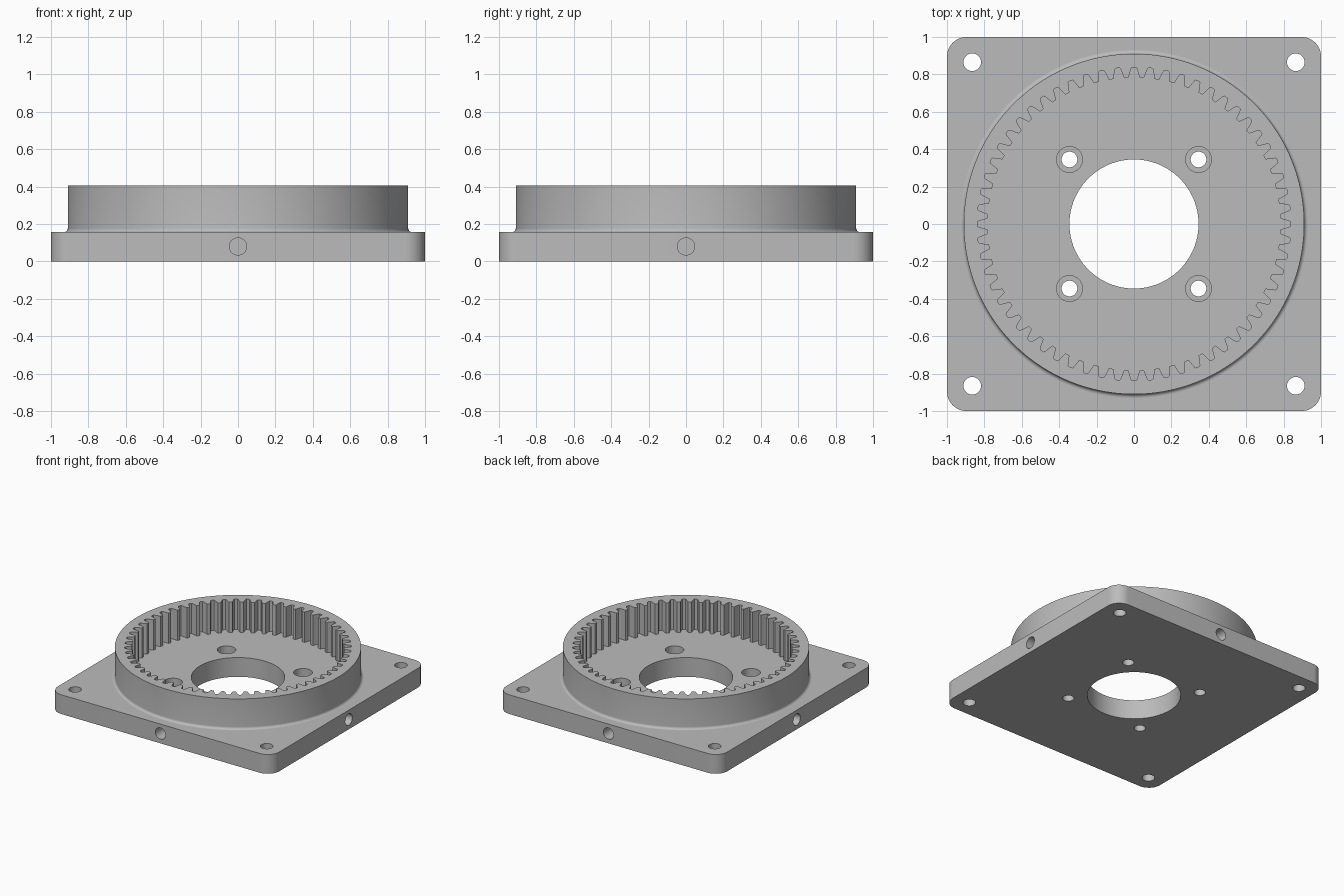
import bpy, bmesh
from math import cos, sin, pi, radians

if "Cube" in bpy.data.objects:
    bpy.data.objects.remove(bpy.data.objects["Cube"])

PLATE_H, TOP_H = 0.157, 0.405
RING_R, FILLET = 0.91, 0.02
TEETH = 60

grey = bpy.data.materials.new("machined grey")
grey.use_nodes = True
grey.diffuse_color = (0.5, 0.5, 0.5, 1)
grey.node_tree.nodes["Principled BSDF"].inputs["Base Color"].default_value = (0.5, 0.5, 0.5, 1)


def make_object(name, bm):
    bmesh.ops.recalc_face_normals(bm, faces=bm.faces)
    mesh = bpy.data.meshes.new(name)
    bm.to_mesh(mesh)
    bm.free()
    mesh.materials.append(grey)
    obj = bpy.data.objects.new(name, mesh)
    bpy.context.collection.objects.link(obj)
    return obj


def activate(obj):
    bpy.ops.object.select_all(action="DESELECT")
    obj.select_set(True)
    bpy.context.view_layer.objects.active = obj


def loft(bm, outlines):
    """Join matching closed outlines with quads; return their vertex loops."""
    loops = [[bm.verts.new(p) for p in line] for line in outlines]
    for a, b in zip(loops, loops[1:]):
        for i in range(len(a)):
            j = (i + 1) % len(a)
            bm.faces.new((a[i], a[j], b[j], b[i]))
    return loops


def prism(name, outline, direction):
    """Extrude a closed outline of 3D points along a direction."""
    bm = bmesh.new()
    end = [tuple(c + d for c, d in zip(p, direction)) for p in outline]
    for loop in loft(bm, [outline, end]):
        bm.faces.new(loop)
    return make_object(name, bm)


def drill(target, outline, direction):
    """Cut a prism-shaped hole and discard the cutter."""
    cutter = prism("drill", outline, direction)
    cutter.hide_render = True
    activate(target)
    mod = target.modifiers.new("hole", "BOOLEAN")
    mod.operation, mod.solver, mod.object = "DIFFERENCE", "EXACT", cutter
    bpy.ops.object.modifier_apply(modifier=mod.name)
    bpy.data.objects.remove(cutter)


def circle(x, y, z, r, n=48):
    return [(x + r * cos(2 * pi * i / n), y + r * sin(2 * pi * i / n), z) for i in range(n)]


# Square base plate with rounded corners
corner, steps = 0.105, 12
outline = []
for quarter, (sx, sy) in enumerate([(1, 1), (-1, 1), (-1, -1), (1, -1)]):
    for i in range(steps + 1):
        a = pi / 2 * (quarter + i / steps)
        outline.append((sx * (1 - corner) + corner * cos(a), sy * (1 - corner) + corner * sin(a), 0))
plate = prism("base_plate", outline, (0, 0, PLATE_H))

# Central bore, corner holes and counterbored screw holes
through = (0, 0, 1)
drill(plate, circle(0, 0, -0.5, 0.345, 128), through)
for sx in (-1, 1):
    for sy in (-1, 1):
        drill(plate, circle(sx * 0.865, sy * 0.865, -0.5, 0.047), through)
        drill(plate, circle(sx * 0.345, sy * 0.345, -0.5, 0.042), through)
        drill(plate, circle(sx * 0.345, sy * 0.345, 0.07, 0.069), through)

# Blind hole in the middle of each edge
for k in range(4):
    dx, dy = round(cos(k * pi / 2)), round(sin(k * pi / 2))
    ring = [(dx * 1.1 - dy * u, dy * 1.1 + dx * u, w + 0.08) for u, w, _ in circle(0, 0, 0, 0.046)]
    drill(plate, ring, (-0.4 * dx, -0.4 * dy, 0))

# Internal gear ring: half a tooth space as (fraction of pitch, radius)
half = [(0.06, 0.838), (0.13, 0.837), (0.17, 0.832), (0.21, 0.822),
        (0.26, 0.808), (0.31, 0.795), (0.35, 0.784), (0.45, 0.783)]
space = [(-f, r) for f, r in reversed(half)] + half
polar = [((t + f) * 2 * pi / TEETH, r) for t in range(TEETH) for f, r in space]


def outer(r, z):
    return [(r * cos(a), r * sin(a), z) for a, _ in polar]


def toothed(z):
    return [(r * cos(a), r * sin(a), z) for a, r in polar]


# Fillet at the foot, outer wall, flat rim, toothed inner wall
fillet = []
for i in range(7):
    a = pi / 2 * i / 6
    fillet.append(outer(RING_R + FILLET * (1 - sin(a)), PLATE_H + FILLET * (1 - cos(a))))
bm = bmesh.new()
loft(bm, fillet + [outer(RING_R, TOP_H), toothed(TOP_H), toothed(PLATE_H), fillet[0]])
bmesh.ops.remove_doubles(bm, verts=bm.verts, dist=1e-5)
gear = make_object("gear_ring", bm)

for obj in (plate, gear):
    activate(obj)
    bpy.ops.object.shade_smooth_by_angle(angle=radians(30))
